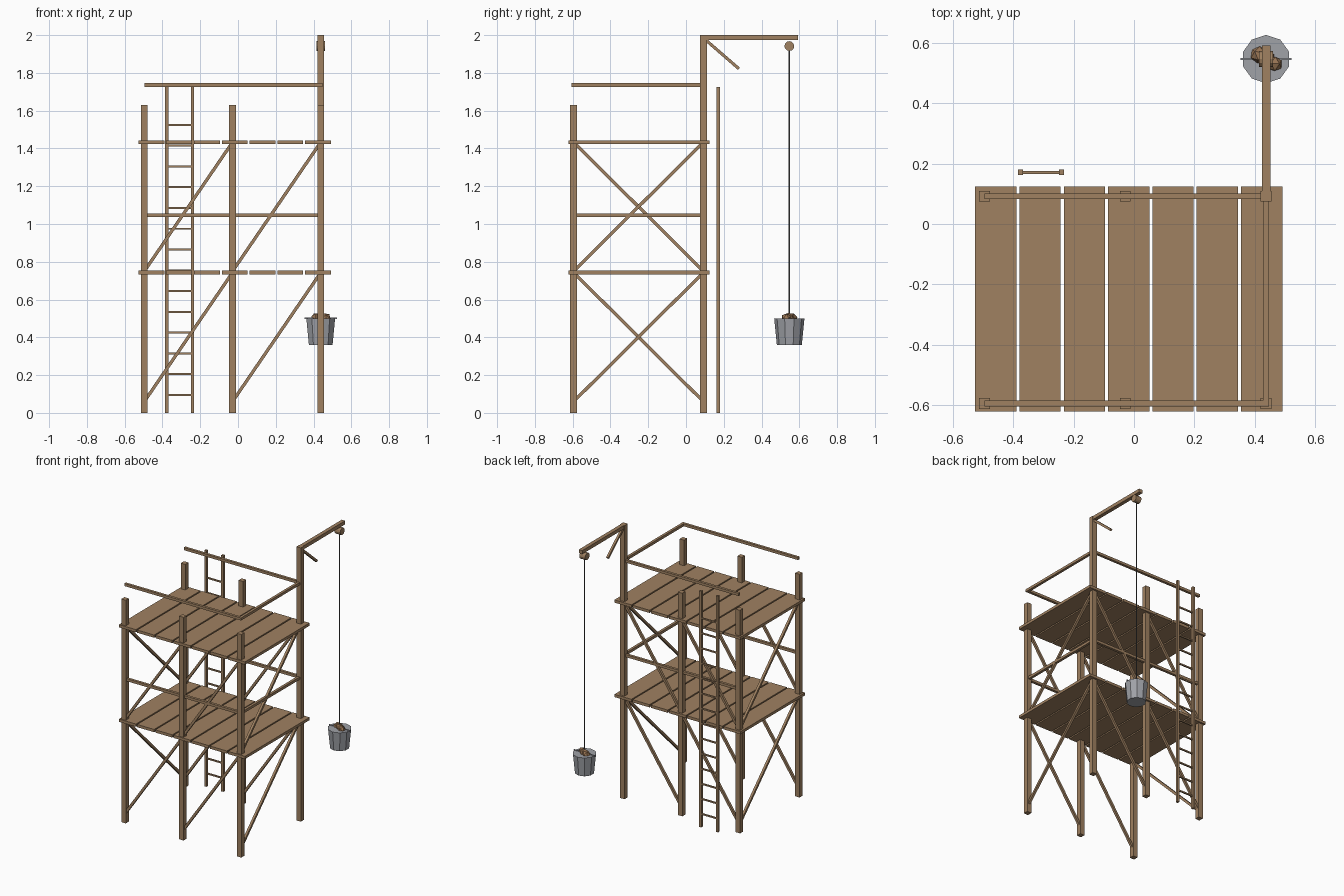
import bpy, math
from mathutils import Vector

if "Cube" in bpy.data.objects:
    bpy.data.objects.remove(bpy.data.objects["Cube"])


def material(name, rgb):
    m = bpy.data.materials.new(name)
    m.diffuse_color = (*rgb, 1)
    m.use_nodes = True
    m.node_tree.nodes["Principled BSDF"].inputs["Base Color"].default_value = m.diffuse_color
    return m


WOOD = material("wood", (0.35, 0.22, 0.12))
METAL = material("grey_metal", (0.35, 0.36, 0.39))
ROPE = material("rope_grey", (0.17, 0.17, 0.17))
ORE = material("brown_rock", (0.32, 0.18, 0.09))


def finish(name, mat):
    o = bpy.context.object
    o.name = name
    o.data.materials.append(mat)
    return o


def box(name, lo, hi, mat=WOOD):
    lo, hi = Vector(lo), Vector(hi)
    bpy.ops.mesh.primitive_cube_add(size=1, location=(lo + hi) / 2)
    bpy.context.object.scale = hi - lo
    return finish(name, mat)


def beam(name, a, b, w, mat=WOOD):
    """Square bar of width w from a to b."""
    a, b = Vector(a), Vector(b)
    d = b - a
    bpy.ops.mesh.primitive_cube_add(size=1, location=(a + b) / 2)
    o = bpy.context.object
    o.scale = (w, w, d.length)
    if abs(d.x) > 1e-6:      # lies in an xz plane
        o.rotation_euler = (0, math.atan2(d.x, d.z), 0)
    else:                    # lies in a yz plane
        o.rotation_euler = (-math.atan2(d.y, d.z), 0, 0)
    return finish(name, mat)


X = (-0.496, -0.029, 0.438)
YF, YB = -0.595, 0.092
DECKS = (0.743, 1.433)

# posts, the back right one carries the hoist
for x in X:
    for y in (YF, YB):
        h = 2.0 if (x == X[2] and y == YB) else 1.63
        box("post", (x - .018, y - .018, 0), (x + .018, y + .018, h))

for k, z in enumerate(DECKS):
    # deck planks
    for i in range(7):
        x0 = -0.527 + i * 0.147
        box("deck_plank", (x0, -0.622, z - .01), (x0 + .137, 0.124, z + .01))
    # handrails on three sides
    r = z + 0.303
    beam("front_rail", (X[0], YF, r), (X[2] + .01, YF, r), 0.019)
    beam("back_rail", (X[0], YB, r), (X[2] + .01, YB, r), 0.019)
    beam("right_rail", (X[2], YF - .01, r), (X[2], YB, r), 0.019)
    # diagonal braces below the deck
    low = 0.06 if k == 0 else DECKS[0] + 0.007
    for y in (YF, YB):
        for i in range(2):
            beam("long_brace", (X[i], y, low), (X[i + 1], y, z), 0.017)
    beam("left_brace", (X[0], YF, z), (X[0], YB, low), 0.017)
    beam("right_brace", (X[2], YF, low), (X[2], YB, z), 0.017)

# ladder
for x in (-0.377, -0.241):
    box("ladder_stile", (x - .0085, .162, 0), (x + .0085, .18, 1.725))
for i in range(14):
    z = 0.095 + i * 0.11
    box("ladder_rung", (-0.377, .166, z - .005), (-0.241, .176, z + .005))

# hoist arm, strut and pulley
HX, HY = X[2], 0.547
box("hoist_arm", (HX - .014, YB - .018, 1.974), (HX + .014, 0.592, 2.0))
beam("hoist_strut", (HX, 0.1, 1.978), (HX, 0.28, 1.822), 0.016)
bpy.ops.mesh.primitive_cylinder_add(vertices=12, radius=0.026, depth=0.046,
                                    location=(HX, HY, 1.942), rotation=(0, math.pi / 2, 0))
finish("pulley", WOOD)

# rope
bpy.ops.mesh.primitive_cylinder_add(vertices=6, radius=0.0035, depth=1.44,
                                    location=(HX, HY, 1.22))
finish("rope", ROPE)

# bucket with handle rod and load
bpy.ops.mesh.primitive_cone_add(vertices=10, radius1=0.066, radius2=0.08, depth=0.14,
                                location=(HX, HY, 0.43))
finish("bucket", METAL)
box("bucket_handle", (HX - .085, HY - .003, .498), (HX + .085, HY + .003, .505), METAL)
for dx, dy, r in ((-.024, .014, .029), (.028, -.016, .027), (.002, .002, .03)):
    bpy.ops.mesh.primitive_ico_sphere_add(subdivisions=1, radius=r,
                                          location=(HX + dx, HY + dy, .502), rotation=(.4, dx * 20, .7))
    finish("ore_lump", ORE)
